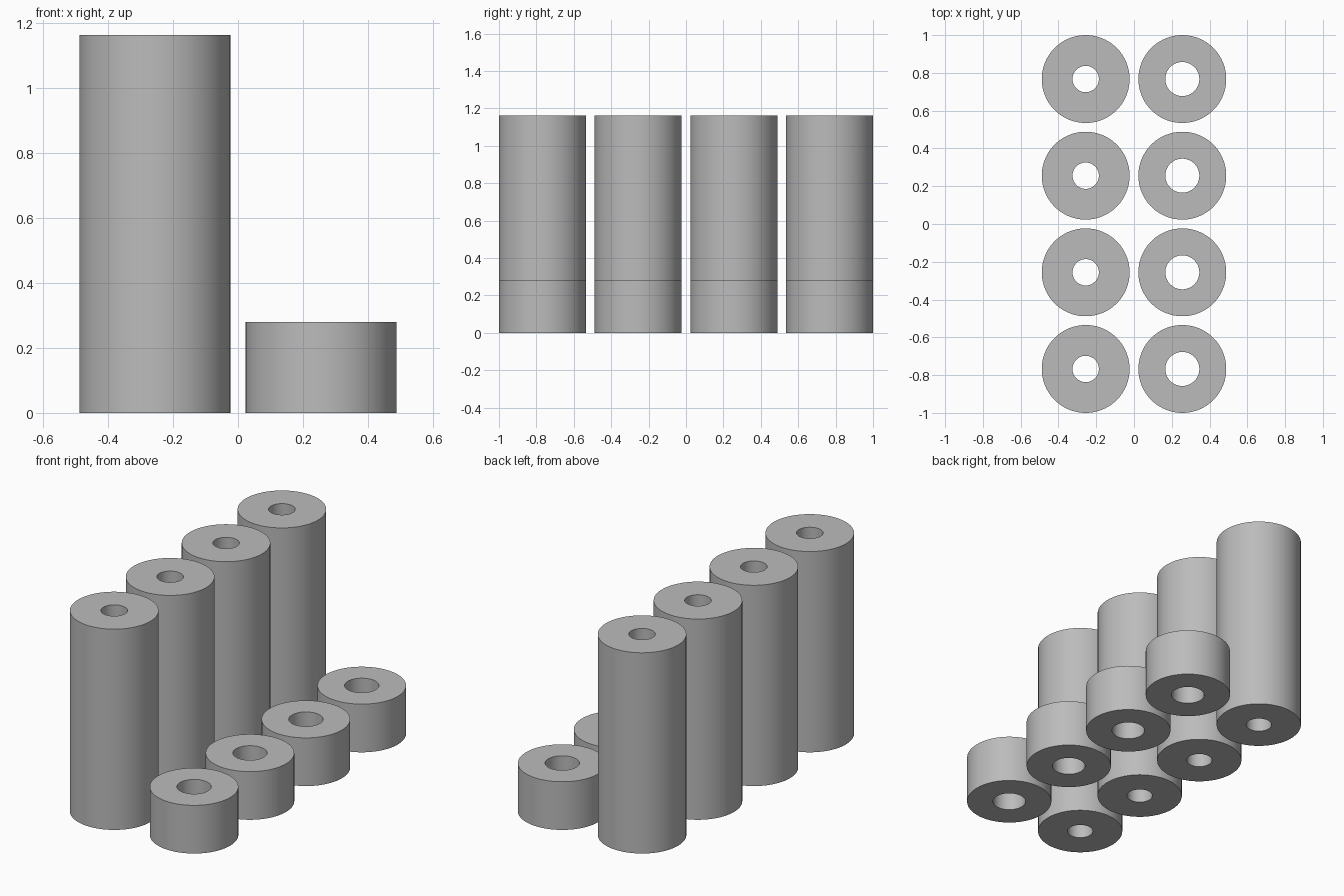
import bpy
import bmesh
import math

cube = bpy.data.objects.get("Cube")
if cube:
    bpy.data.objects.remove(cube, do_unlink=True)

UNIT = 2 / 43          # four 10-unit spacers with 1-unit gaps fill the length
PITCH = 11 * UNIT
SEGMENTS = 96

grey = bpy.data.materials.new("plain_grey")
grey.use_nodes = True
colour = (0.5, 0.5, 0.5, 1)
grey.diffuse_color = colour
grey.node_tree.nodes["Principled BSDF"].inputs["Base Color"].default_value = colour


def tube_mesh(name, outer, inner, height):
    """Spin a rectangular wall section around z into a hollow tube."""
    bm = bmesh.new()
    section = [(inner, 0), (outer, 0), (outer, height), (inner, height)]
    verts = [bm.verts.new((r, 0, z)) for r, z in section]
    edges = [bm.edges.new((verts[i], verts[(i + 1) % 4])) for i in range(4)]
    bmesh.ops.spin(bm, geom=verts + edges, cent=(0, 0, 0), axis=(0, 0, 1),
                   angle=math.tau, steps=SEGMENTS, use_merge=True)
    bmesh.ops.remove_doubles(bm, verts=bm.verts, dist=1e-5)
    bmesh.ops.recalc_face_normals(bm, faces=bm.faces)
    mesh = bpy.data.meshes.new(name)
    bm.to_mesh(mesh)
    bm.free()
    mesh.materials.append(grey)
    return mesh


def place_row(name, mesh, x):
    """Line up four spacers from front to back."""
    for i in range(4):
        obj = bpy.data.objects.new(f"{name}_{i + 1}", mesh)
        obj.location = (x, (i - 1.5) * PITCH, 0)
        bpy.context.collection.objects.link(obj)
        obj.select_set(True)
        bpy.context.view_layer.objects.active = obj


bpy.ops.object.select_all(action="DESELECT")

# Tall spacers on the right, short wide-bored spacers on the left
tall = tube_mesh("tall_spacer", 5 * UNIT, 1.5 * UNIT, 25 * UNIT)
short = tube_mesh("short_spacer", 5 * UNIT, 0.09, 6 * UNIT)
place_row("tall_spacer", tall, -PITCH / 2)
place_row("short_spacer", short, PITCH / 2)

# Smooth walls with crisp rims
bpy.ops.object.shade_smooth_by_angle(angle=math.radians(30))
